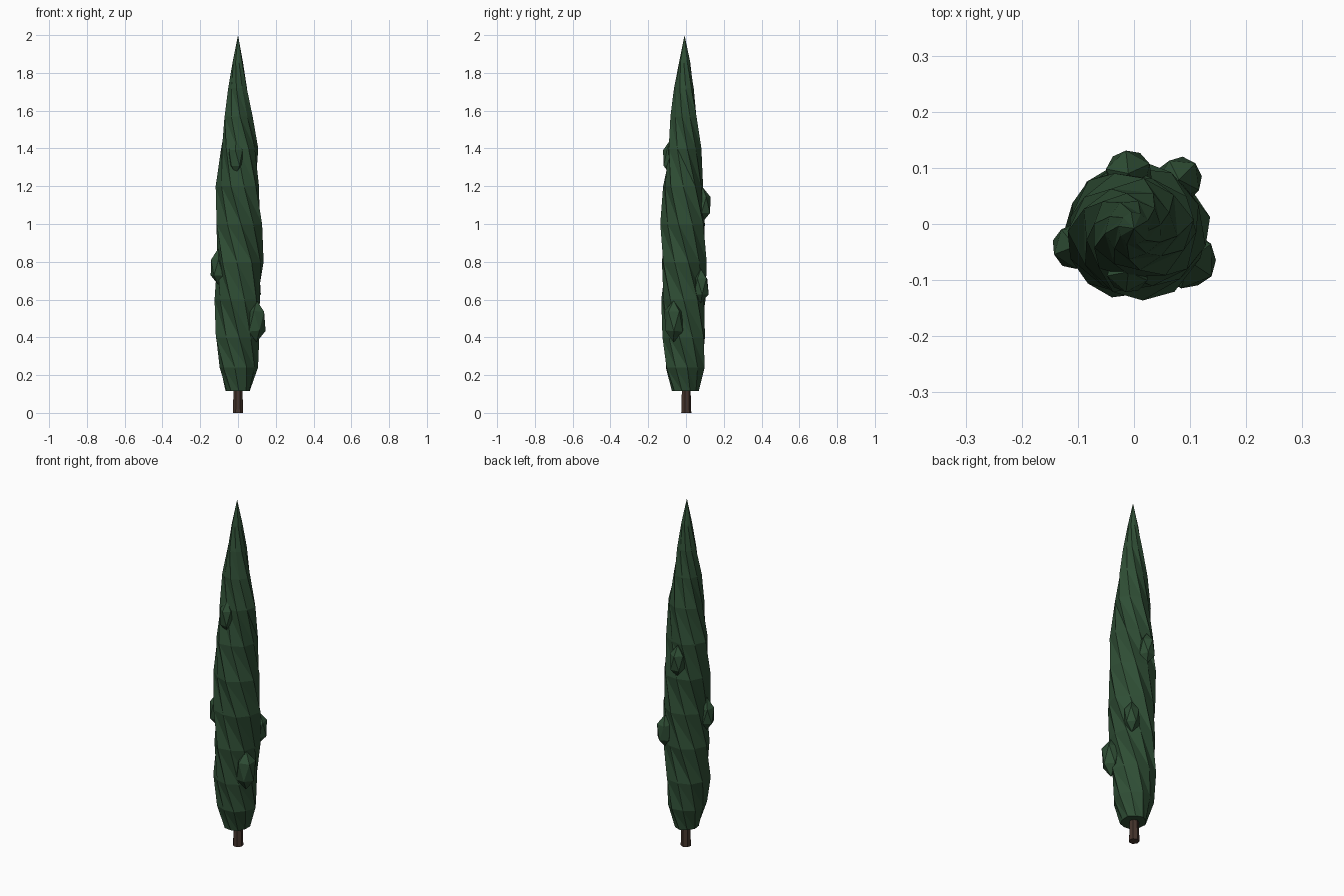
import bpy, bmesh, math, random
from mathutils import Vector

if "Cube" in bpy.data.objects:
    bpy.data.objects.remove(bpy.data.objects["Cube"])

random.seed(4)


def material(name, color):
    m = bpy.data.materials.new(name)
    m.diffuse_color = (*color, 1)
    m.use_nodes = True
    m.node_tree.nodes["Principled BSDF"].inputs["Base Color"].default_value = m.diffuse_color
    return m


LEAF = material("dark_green", (0.028, 0.075, 0.035))
BARK = material("brown_bark", (0.06, 0.035, 0.025))


def finish(name, bm, mat):
    bmesh.ops.recalc_face_normals(bm, faces=bm.faces)
    mesh = bpy.data.meshes.new(name)
    bm.to_mesh(mesh)
    bm.free()
    mesh.materials.append(mat)
    ob = bpy.data.objects.new(name, mesh)
    bpy.context.collection.objects.link(ob)
    return ob


# Foliage column: twisted, slightly ridged rings rising to a point
# each entry: z, centre x, centre y, half width x, half width y
RINGS = [(0.115, 0.0, -0.005, 0.066, 0.072), (0.24, 0.002, -0.006, 0.103, 0.106),
         (0.40, -0.006, -0.01, 0.117, 0.114), (0.60, 0.0, -0.012, 0.120, 0.119),
         (0.80, 0.007, -0.013, 0.128, 0.121), (1.00, 0.003, -0.013, 0.125, 0.120),
         (1.20, 0.0, -0.014, 0.114, 0.108), (1.40, 0.006, -0.012, 0.099, 0.089),
         (1.57, -0.002, -0.010, 0.076, 0.070), (1.72, 0.0, -0.009, 0.052, 0.052),
         (1.86, 0.0, -0.008, 0.028, 0.030)]
SIDES, TWIST = 10, -2.1
bm = bmesh.new()
rows = []
for z, cx, cy, rx, ry in RINGS:
    row = []
    for i in range(SIDES):
        a = math.tau * i / SIDES + TWIST * z
        k = (1.03 if i % 2 else 0.95) + random.uniform(-0.03, 0.03)
        row.append(bm.verts.new((cx + rx * k * math.cos(a), cy + ry * k * math.sin(a), z)))
    rows.append(row)
tip = bm.verts.new((0, -0.008, 2.0))
bm.faces.new(rows[0][::-1])
for low, high in zip(rows, rows[1:]):
    for i in range(SIDES):
        j = (i + 1) % SIDES
        bm.faces.new((low[i], low[j], high[i]))
        bm.faces.new((low[j], high[j], high[i]))
for i in range(SIDES):
    bm.faces.new((rows[-1][i], rows[-1][(i + 1) % SIDES], tip))
finish("foliage", bm, LEAF)

# Leafy tufts: stretched low-poly balls half sunk into the column
TUFTS = [((-0.01, -0.085, 1.35), 0.042, 0.093), ((-0.105, -0.04, 0.77), 0.046, 0.095),
         ((0.098, -0.066, 0.485), 0.054, 0.115), ((-0.01, 0.09, 1.10), 0.045, 0.09),
         ((0.08, 0.079, 0.67), 0.044, 0.09)]
for n, (loc, r, h) in enumerate(TUFTS):
    bm = bmesh.new()
    bmesh.ops.create_icosphere(bm, subdivisions=1, radius=1)
    turn = math.atan2(loc[1], loc[0])
    for v in bm.verts:
        x, y, z = v.co * random.uniform(0.95, 1.06)
        c, s = math.cos(turn), math.sin(turn)
        v.co = Vector(loc) + Vector((r * (c * x - s * y), r * (s * x + c * y), h * z))
    finish(f"tuft_{n + 1}", bm, LEAF)

# Trunk
bm = bmesh.new()
bmesh.ops.create_cone(bm, cap_ends=True, segments=7, radius1=0.028, radius2=0.023, depth=0.16)
bmesh.ops.translate(bm, verts=bm.verts, vec=(0, 0, 0.08))
finish("trunk", bm, BARK)
